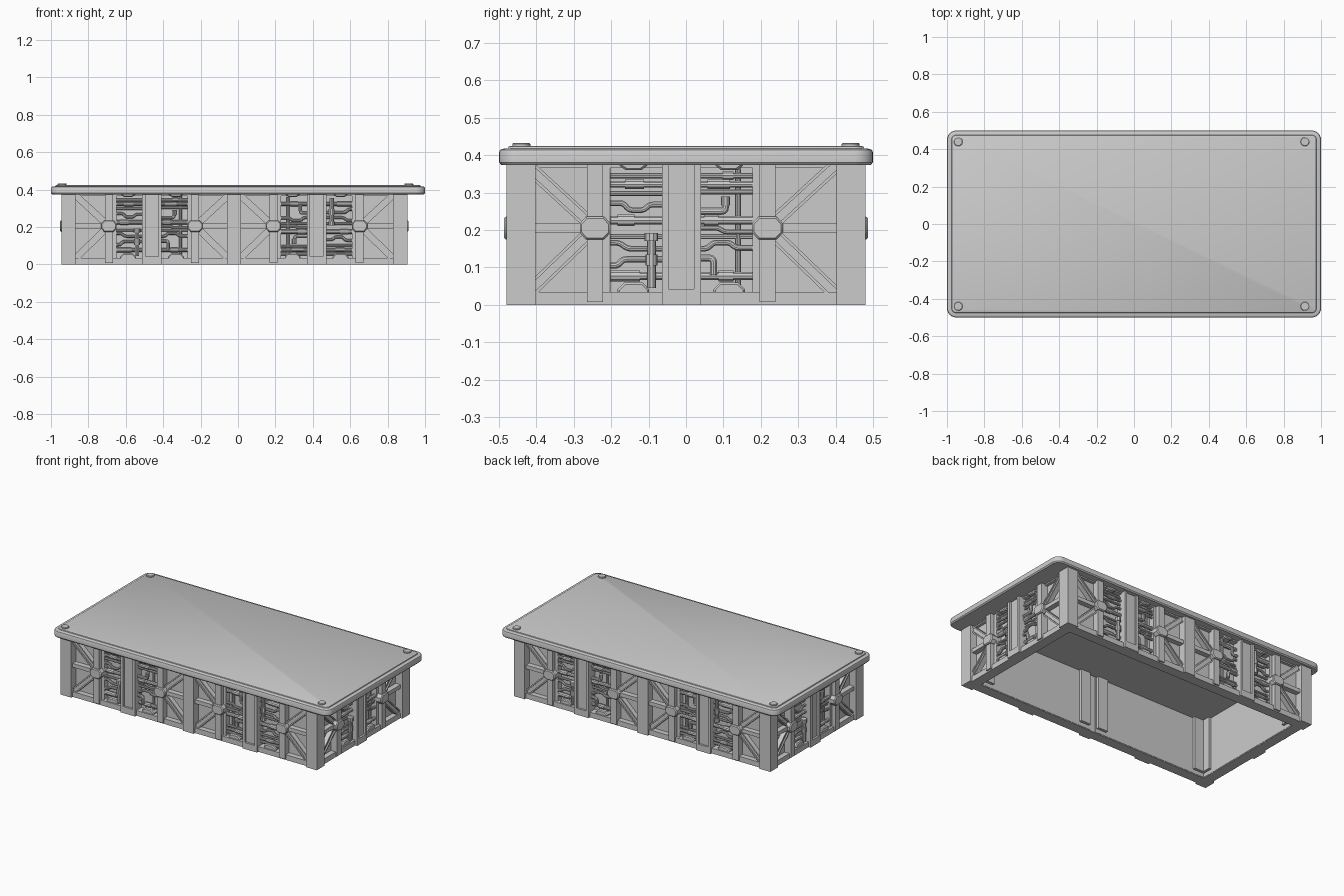
import bpy, bmesh, math
from mathutils import Vector, Matrix

if "Cube" in bpy.data.objects:
    bpy.data.objects.remove(bpy.data.objects["Cube"])

CX = -0.02            # body centre is slightly left of the slab centre
TOP = 0.376           # underside of the slab


def finish(name, bm):
    bmesh.ops.recalc_face_normals(bm, faces=bm.faces)
    me = bpy.data.meshes.new(name)
    bm.to_mesh(me)
    bm.free()
    return me


def add(name, me, matrix=Matrix()):
    ob = bpy.data.objects.new(name, me)
    bpy.context.collection.objects.link(ob)
    ob.matrix_world = matrix
    return ob


def box(bm, x0, x1, y0, y1, z0, z1):
    m = Matrix.Translation(((x0 + x1) / 2, (y0 + y1) / 2, (z0 + z1) / 2))
    bmesh.ops.create_cube(bm, size=1, matrix=m @ Matrix.Diagonal((x1 - x0, y1 - y0, z1 - z0, 1)))


def loft(bm, loops):
    rings = [[bm.verts.new(p) for p in lp] for lp in loops]
    n = len(rings[0])
    for a, b in zip(rings, rings[1:]):
        for i in range(n):
            bm.faces.new((a[i], a[(i + 1) % n], b[(i + 1) % n], b[i]))
    bm.faces.new(rings[0])
    bm.faces.new(rings[-1])


def hub(bm, cx, cz, hx, hz, y0, y1):
    # chamfered octagon boss, tapering at the front
    def ring(y, d):
        a, b = hx - d, hz - d
        pts = [(a, b * .4), (a * .6, b), (-a * .6, b), (-a, b * .4)]
        pts += [(-x, -z) for x, z in pts]
        return [(cx + x, y, cz + z) for x, z in pts]
    loft(bm, [ring(y1, 0), ring(y0 + 0.006, 0), ring(y0, 0.005)])


def beam(bm, p, q, w, y0, y1):
    # straight bar in the panel plane
    d = Vector((q[0] - p[0], q[1] - p[1]))
    n = Vector((-d.y, d.x)).normalized() * w / 2
    pts = [(p[0] + n.x, p[1] + n.y), (p[0] - n.x, p[1] - n.y),
           (q[0] - n.x, q[1] - n.y), (q[0] + n.x, q[1] + n.y)]
    loft(bm, [[(x, y, z) for x, z in pts] for y in (y0, y1)])


# ---- slab top with stepped, rounded rim
def rrect(inset, z):
    hx, hy, r = 1 - inset, 0.5 - inset, max(0.05 - inset, 0.02)
    out = []
    for k, (sx, sy) in enumerate(((1, 1), (-1, 1), (-1, -1), (1, -1))):
        for i in range(7):
            a = math.pi / 2 * (k + i / 6)
            out.append((sx * (hx - r) + r * math.cos(a), sy * (hy - r) + r * math.sin(a), z))
    return out


bm = bmesh.new()
loft(bm, [rrect(*s) for s in ((.006, .374), (0, .381), (0, .407), (.003, .414), (.010, .417),
                              (.024, .418), (.026, .423), (.030, .425))])
add("slab_top", finish("slab_top", bm))

# ---- corner bolts on the slab
bm = bmesh.new()
for x in (-0.94, 0.914):
    for y in (-0.44, 0.44):
        loft(bm, [[(x + r * math.cos(i * math.pi / 8), y + r * math.sin(i * math.pi / 8), z)
                   for i in range(16)] for r, z in ((.024, .42), (.024, .430), (.021, .433))])
add("slab_bolts", finish("slab_bolts", bm))

# ---- corner and centre posts
bm = bmesh.new()
for s in (-1, 1):
    for t in (-1, 1):
        xs = sorted((CX + s * 0.925, CX + s * 0.848))
        ys = sorted((t * 0.48, t * 0.402))
        box(bm, *xs, *ys, 0, TOP)
        xs = sorted((CX + s * 0.848, CX + s * 0.825))
        box(bm, *xs, *sorted((t * 0.40, t * 0.33)), 0.03, TOP)
        box(bm, *sorted((CX + s * 0.84, CX + s * 0.76)), *sorted((t * 0.405, t * 0.38)), 0.03, TOP)
    box(bm, CX - 0.04, CX + 0.036, *sorted((s * 0.48, s * 0.40)), 0, TOP)
    for d in (-0.065, 0.065):
        box(bm, CX + d - 0.035, CX + d + 0.035, *sorted((s * 0.405, s * 0.38)), 0.03, TOP)
add("body_posts", finish("body_posts", bm))

# ---- wall frame module (local: x along wall, +y inward, face at y = 0)
bm = bmesh.new()
box(bm, -0.42, 0.42, 0.066, 0.082, 0.005, TOP)            # backing panel
box(bm, -0.42, 0.42, 0.014, 0.08, 0, 0.034)               # bottom rail
box(bm, -0.42, 0.42, 0.03, 0.08, 0.366, TOP)              # top rail
box(bm, -0.052, 0.052, 0.013, 0.08, 0, TOP)               # mid post channel
box(bm, -0.052, 0.052, 0.0, 0.03, 0, 0.042)
for s in (-1, 1):
    c = s * 0.2305
    box(bm, *sorted((s * 0.034, s * 0.052)), 0, 0.02, 0.03, TOP)
    box(bm, c - 0.021, c + 0.021, 0.004, 0.066, 0.008, TOP)      # hub column
    box(bm, *sorted((s * 0.19, s * 0.21)), 0.03, 0.07, 0.03, TOP)
    box(bm, *sorted((s * 0.25, s * 0.42)), 0.048, 0.07, 0.03, TOP)
    box(bm, *sorted((c, s * 0.42)), 0.014, 0.05, 0.193, 0.218)   # horizontal brace
    for z in (0.03, 0.372):
        a, b = (c, 0.205), (s * 0.412, z)
        beam(bm, a, b, 0.036, 0.026, 0.05)
        n = Vector((-(b[1] - a[1]), b[0] - a[0])).normalized() * 0.014
        for k in (-1, 1):
            beam(bm, (a[0] + k * n.x, a[1] + k * n.y), (b[0] + k * n.x, b[1] + k * n.y),
                 0.008, 0.018, 0.04)
    hub(bm, c, 0.205, 0.041, 0.031, -0.007, 0.05)
frame = finish("wall_frame", bm)

# ---- pipework module: each run is (radius, depth, corner points)
L0, L1, R0, R1 = -0.20, -0.04, 0.04, 0.20
runs = [
    (.008, .045, [(L0, .345), (R1, .345)]),
    (.009, .040, [(L0, .322), (R1, .322)]),
    (.007, .045, [(L0, .297), (L1, .297)]),
    (.008, .040, [(L0, .272), (-.155, .272), (-.14, .253), (-.10, .253), (-.085, .268), (L1, .268)]),
    (.012, .042, [(L0, .226), (R1, .226)]),
    (.008, .040, [(L0, .166), (-.165, .166), (-.145, .15), (L1, .15)]),
    (.007, .050, [(L0, .182), (R1, .182)]),
    (.009, .040, [(L0, .105), (-.17, .105), (-.155, .122), (L1, .122)]),
    (.011, .045, [(L0, .077), (R1, .077)]),
    (.012, .028, [(-.08, .190), (-.08, .045)]),
    (.008, .050, [(.152, .04), (.152, .365)]),
    (.010, .036, [(R0, .25), (.118, .25), (.118, .285)]),
    (.010, .036, [(R0, .125), (.086, .125), (.086, .08)]),
    (.008, .040, [(R0, .15), (.07, .15), (.085, .166), (.13, .166), (.145, .152), (R1, .152)]),
    (.007, .045, [(R0, .302), (R1, .302)]),
    (.007, .045, [(R0, .205), (.10, .205), (.115, .195), (R1, .195)]),
]
# couplings: (radius, depth, start, end)
for r, y, p, q in [(.013, .04, (-.15, .322), (-.10, .322)), (.013, .04, (.07, .322), (.13, .322)),
                   (.016, .042, (-.17, .226), (-.125, .226)), (.016, .042, (.06, .226), (.10, .226)),
                   (.015, .045, (-.19, .077), (-.11, .077)), (.015, .045, (.10, .077), (.14, .077)),
                   (.018, .028, (-.08, .192), (-.08, .170)), (.016, .028, (-.08, .135), (-.08, .105)),
                   (.012, .036, (.118, .265), (.118, .29)), (.012, .045, (.11, .345), (.14, .345))]:
    runs.append((r, y, [p, q]))


def rounded(pts, r=0.012):
    v = [Vector(p) for p in pts]
    out = [v[0]]
    for a, b, c in zip(v, v[1:], v[2:]):
        d = min(r, (a - b).length * .45, (c - b).length * .45)
        p, q = b + (a - b).normalized() * d, b + (c - b).normalized() * d
        for t in (0, .33, .67, 1):
            out.append(p * (1 - t) ** 2 + b * 2 * t * (1 - t) + q * t * t)
    return out + [v[-1]]


cu = bpy.data.curves.new("pipe_paths", 'CURVE')
cu.dimensions = '3D'
cu.bevel_depth = 1
cu.bevel_resolution = 3
cu.use_fill_caps = True
for r, y, pts in runs:
    pts = rounded(pts)
    sp = cu.splines.new('POLY')
    sp.points.add(len(pts) - 1)
    for p, v in zip(sp.points, pts):
        p.co = (v[0], y, v[1], 1)
        p.radius = r
tmp = add("pipe_paths", cu)
bpy.context.view_layer.update()
pipes = bpy.data.meshes.new_from_object(tmp.evaluated_get(bpy.context.evaluated_depsgraph_get()))
bpy.data.objects.remove(tmp)

# ---- half bosses at the top and bottom of each pipe bay
bm = bmesh.new()
for s in (-1, 1):
    hub(bm, s * 0.128, 0.030, 0.042, 0.029, 0.022, 0.075)
    hub(bm, s * 0.128, 0.380, 0.036, 0.020, 0.022, 0.075)
bosses = finish("bay_bosses", bm)

# ---- place modules: two on each long wall, one on each short wall
flip = Matrix.Translation((0, 0, 0.2)) @ Matrix.Rotation(math.pi, 4, 'Y') @ Matrix.Translation((0, 0, -0.2))
half_turn = Matrix.Translation((CX, 0, 0)) @ Matrix.Rotation(math.pi, 4, 'Z') @ Matrix.Translation((-CX, 0, 0))
walls = [("front_left", Matrix.Translation((-0.46, -0.48, 0)), False),
         ("front_right", Matrix.Translation((0.42, -0.48, 0)), True),
         ("right", Matrix.Translation((CX + 0.925, -0.0125, 0)) @ Matrix.Rotation(math.pi / 2, 4, 'Z'), False)]
opposite = {"front_left": "back_right", "front_right": "back_left", "right": "left"}
for name, m, turned in walls:
    for nm, mm in ((name, m), (opposite[name], half_turn @ m)):
        add(nm + "_wall_frame", frame, mm)
        add(nm + "_bay_bosses", bosses, mm)
        add(nm + "_pipes", pipes, mm @ flip if turned else mm)

# ---- smooth round parts, keep edges crisp
bpy.ops.object.select_all(action='SELECT')
bpy.context.view_layer.objects.active = bpy.data.objects["slab_top"]
bpy.ops.object.shade_smooth_by_angle(angle=math.radians(32))
